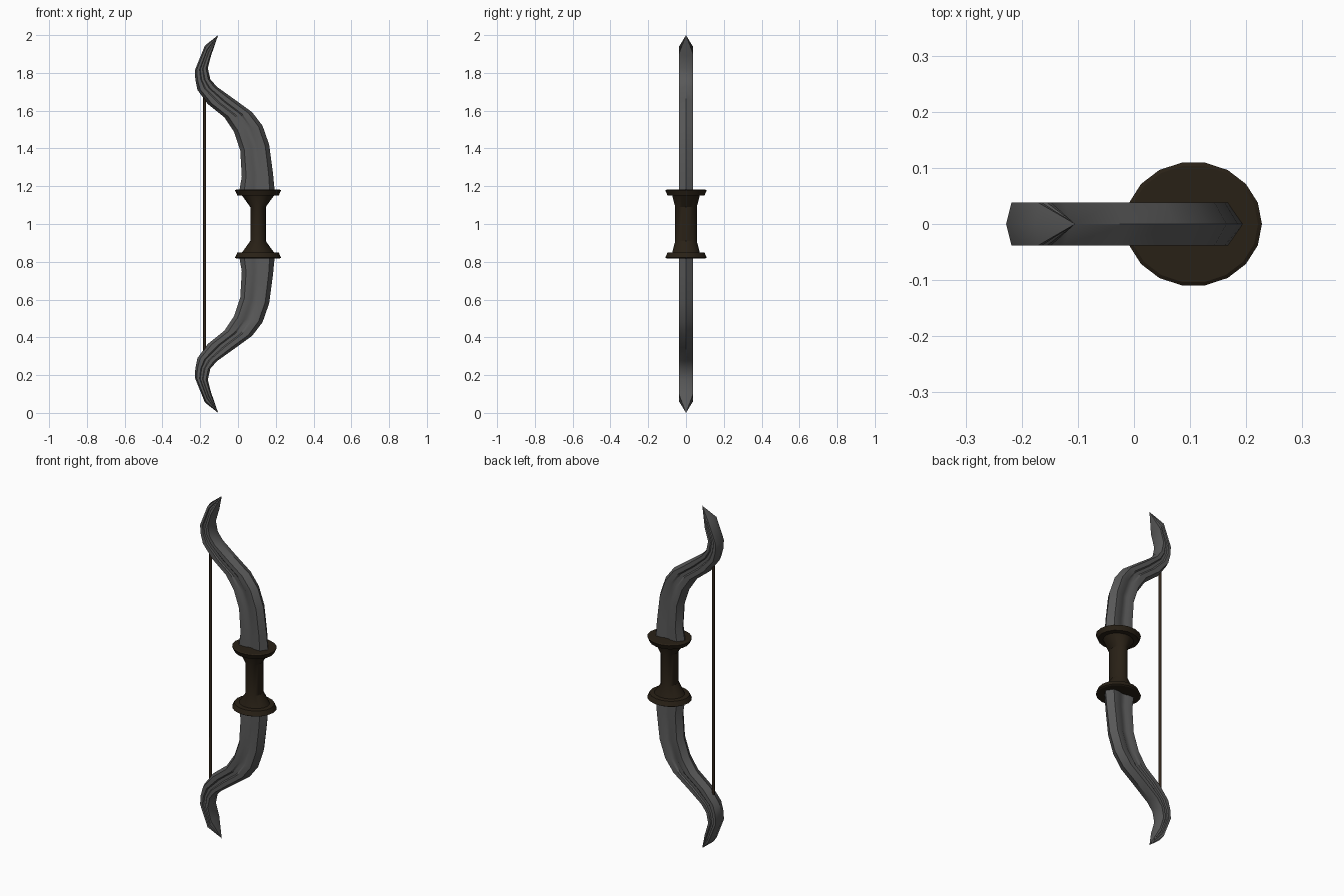
import bpy, bmesh, math

if "Cube" in bpy.data.objects:
    bpy.data.objects.remove(bpy.data.objects["Cube"])


def material(name, rgb):
    m = bpy.data.materials.new(name)
    m.diffuse_color = (*rgb, 1)
    m.use_nodes = True
    m.node_tree.nodes["Principled BSDF"].inputs["Base Color"].default_value = m.diffuse_color
    return m


dark_grey = material("dark_grey", (0.10, 0.10, 0.10))
dark_brown = material("dark_brown", (0.022, 0.015, 0.008))
cord_brown = material("cord_brown", (0.03, 0.018, 0.010))


def loft(name, rings, mat, angle, tip=None, z=0.0, mirror=False):
    """Skin closed rings of points, cap the ends, optionally finish in a tip."""
    bm = bmesh.new()
    rows = [[bm.verts.new(p) for p in ring] for ring in rings]
    n = len(rows[0])
    for a, b in zip(rows, rows[1:]):
        for i in range(n):
            j = (i + 1) % n
            bm.faces.new((a[i], a[j], b[j], b[i]))
    bm.faces.new(rows[0])
    if tip:
        t = bm.verts.new(tip)
        for i in range(n):
            bm.faces.new((rows[-1][i], rows[-1][(i + 1) % n], t))
    else:
        bm.faces.new(rows[-1])
    bmesh.ops.recalc_face_normals(bm, faces=bm.faces)
    me = bpy.data.meshes.new(name)
    bm.to_mesh(me)
    bm.free()
    me.materials.append(mat)
    ob = bpy.data.objects.new(name, me)
    ob.location.z = z
    bpy.context.collection.objects.link(ob)
    if mirror:
        mod = ob.modifiers.new("mirror", 'MIRROR')
        mod.use_axis = (False, False, True)
        mod.use_mirror_merge = False
    bpy.ops.object.select_all(action='DESELECT')
    ob.select_set(True)
    bpy.context.view_layer.objects.active = ob
    bpy.ops.object.shade_smooth_by_angle(angle=math.radians(angle))
    return ob


# Limbs: (string-side x, z, outer x, z), heights relative to the bow centre
stations = [
    (0.005, 0.165, 0.195, 0.165),
    (0.020, 0.25, 0.185, 0.27),
    (0.012, 0.39, 0.165, 0.42),
    (-0.022, 0.49, 0.130, 0.52),
    (-0.072, 0.565, 0.075, 0.592),
    (-0.160, 0.635, -0.012, 0.655),
    (-0.215, 0.710, -0.110, 0.725),
    (-0.226, 0.765, -0.146, 0.765),
    (-0.228, 0.815, -0.160, 0.825),
    (-0.175, 0.945, -0.143, 0.890),
]
# Half cross-section: pointed edges, flat cheeks, shallow central groove
section = [(0, 0), (0.14, 0.038), (0.36, 0.038), (0.42, 0.032),
           (0.58, 0.032), (0.64, 0.038), (0.86, 0.038), (1, 0)]
section += [(t, -y) for t, y in section[-2:0:-1]]
limb_rings = [[(x0 + (x1 - x0) * t, y, z0 + (z1 - z0) * t) for t, y in section]
              for x0, z0, x1, z1 in stations]
loft("limbs", limb_rings, dark_grey, 35, tip=(-0.105, 0, 1.0), z=1, mirror=True)


def ellipse(cx, rx, ry, z, n):
    return [(cx + rx * math.cos(2 * math.pi * i / n),
             ry * math.sin(2 * math.pi * i / n), z) for i in range(n)]


# Grip: slim oval handle flaring into a disc guard at each end
half = [(0.041, 0.058, 0.09), (0.084, 0.074, 0.15),
        (0.110, 0.100, 0.152), (0.122, 0.111, 0.178), (0.115, 0.105, 0.182)]
profile = [(a, b, -z) for a, b, z in reversed(half)] + half
loft("grip", [ellipse(0.106, a, b, z, 18) for a, b, z in profile],
     dark_brown, 30, z=1)

# String
loft("string", [ellipse(-0.177, 0.008, 0.008, z, 8) for z in (-0.68, 0.68)],
     cord_brown, 50, z=1)
